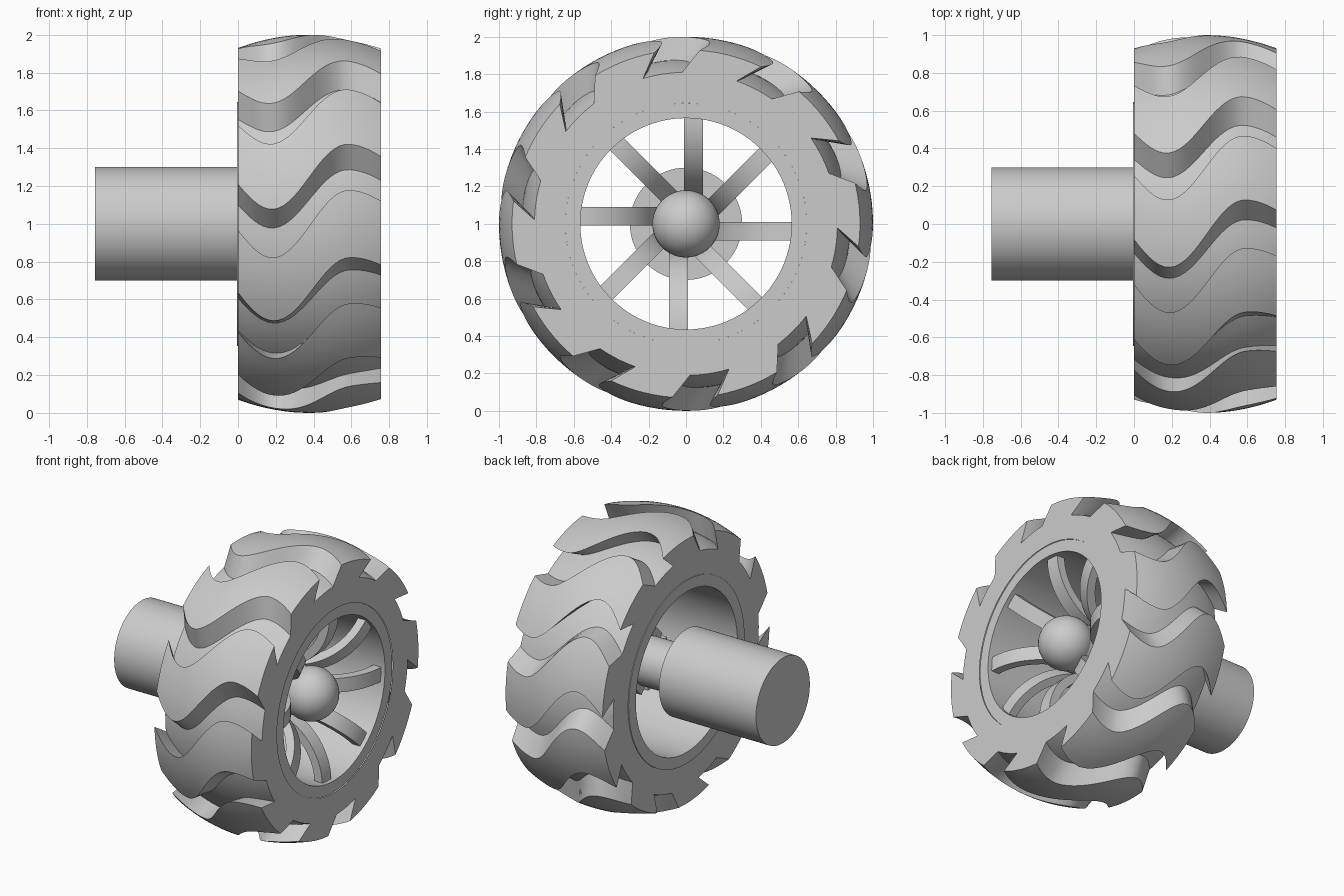
import bpy, bmesh, math
from math import sin, cos, radians, pi

cube = bpy.data.objects.get("Cube")
if cube:
    bpy.data.objects.remove(cube)

grey = bpy.data.materials.new("plain_grey")
grey.use_nodes = True
colour = (0.6, 0.6, 0.6, 1)
grey.diffuse_color = colour
grey.node_tree.nodes["Principled BSDF"].inputs["Base Color"].default_value = colour

WIDTH = 0.755      # tyre width along the axle
HUB_Z = 1.0        # height of the axle


def polar(x, r, a):
    return (x, r * cos(a), HUB_Z + r * sin(a))


def finish(bm, name):
    bmesh.ops.delete(bm, geom=[v for v in bm.verts if not v.link_faces], context='VERTS')
    bmesh.ops.recalc_face_normals(bm, faces=bm.faces[:])
    mesh = bpy.data.meshes.new(name)
    bm.to_mesh(mesh)
    bm.free()
    mesh.materials.append(grey)
    ob = bpy.data.objects.new(name, mesh)
    bpy.context.collection.objects.link(ob)
    bpy.ops.object.select_all(action='DESELECT')
    ob.select_set(True)
    bpy.context.view_layer.objects.active = ob
    bpy.ops.object.shade_smooth_by_angle(angle=radians(30))
    return ob


def lathe(name, profile, closed=False, steps=96):
    """Spin (x, radius) points round the axle; radius 0 makes a pole."""
    bm = bmesh.new()
    rings = []
    for x, r in profile:
        if r == 0:
            rings.append([bm.verts.new(polar(x, 0, 0))] * steps)
        else:
            rings.append([bm.verts.new(polar(x, r, 2 * pi * k / steps)) for k in range(steps)])
    pairs = list(zip(rings, rings[1:]))
    if closed:
        pairs.append((rings[-1], rings[0]))
    for a, b in pairs:
        for k in range(steps):
            n = (k + 1) % steps
            bm.faces.new(list(dict.fromkeys((a[k], a[n], b[n], b[k]))))
    return finish(bm, name)


def wave(x):
    """Tread wander in degrees across the width."""
    mid, peak, rate = 0.385, 0.59, 7.66
    if x < peak:
        return 10.5 * sin(rate * (x - mid))
    return 10.5 * cos(4.7 * (x - peak))


# Tyre: crowned body with ten leaning, wavy lugs
COLS, CELLS = 28, 120
bm = bmesh.new()
base, top = [], []
for i in range(COLS + 1):
    x = WIDTH * i / COLS
    crown = 1.0 - 0.07 * (2 * x / WIDTH - 1) ** 2
    angles = [radians(27 + 3 * k - wave(x)) for k in range(CELLS)]
    base.append([bm.verts.new(polar(x, crown - 0.12, a)) for a in angles])
    top.append([bm.verts.new(polar(x, crown, a - radians(6))) for a in angles])
bore = [[bm.verts.new(polar(x, 0.645, radians(27 + 3 * k - wave(x)))) for k in range(CELLS)]
        for x in (0, WIDTH)]


def is_lug(k):
    return k % 12 >= 5


for k in range(CELLS):
    n = (k + 1) % CELLS
    skin = top if is_lug(k) else base
    for i in range(COLS):
        bm.faces.new((skin[i][k], skin[i][n], skin[i + 1][n], skin[i + 1][k]))
        if is_lug(k) != is_lug(n):
            bm.faces.new((base[i][n], top[i][n], top[i + 1][n], base[i + 1][n]))
    for ring, end in zip(bore, (0, COLS)):
        bm.faces.new((ring[k], ring[n], base[end][n], base[end][k]))
        if is_lug(k):
            bm.faces.new((base[end][k], base[end][n], top[end][n], top[end][k]))
finish(bm, "tyre")

# Rim, motor and round-nosed axle
lathe("rim", [(-0.005, 0.565), (-0.005, 0.645), (0.75, 0.645), (0.75, 0.565)], closed=True)
lathe("motor", [(-WIDTH, 0), (-WIDTH, 0.3), (0, 0.3), (0, 0)])
lathe("axle", [(-0.01, 0), (-0.01, 0.165), (0.57, 0.165), (0.57, 0)])
nose = [(0.57 - 0.18 * cos(pi * j / 24), 0.18 * sin(pi * j / 24)) for j in range(1, 24)]
lathe("hub_nose", [(0.39, 0)] + nose + [(0.75, 0)], steps=48)

# Spokes: quarter-circle straps curving from the rim back to the axle
SPOKES, ARC = 8, 16
for s in range(SPOKES):
    turn = 2 * pi * s / SPOKES
    bm = bmesh.new()
    sections = []
    for j in range(ARC + 1):
        a = pi / 2 * j / ARC
        ring = []
        for radius, side in ((0.37, -0.01), (0.37, 0.09), (0.43, 0.09), (0.43, -0.01)):
            x, r = 0.29 + radius * cos(a), 0.575 - radius * sin(a)
            ring.append(bm.verts.new((x, r * cos(turn) + side * sin(turn),
                                      HUB_Z + r * sin(turn) - side * cos(turn))))
        sections.append(ring)
    for a, b in zip(sections, sections[1:]):
        for c in range(4):
            d = (c + 1) % 4
            bm.faces.new((a[c], a[d], b[d], b[c]))
    bm.faces.new(sections[0])
    bm.faces.new(sections[-1])
    finish(bm, f"spoke_{s + 1}")
